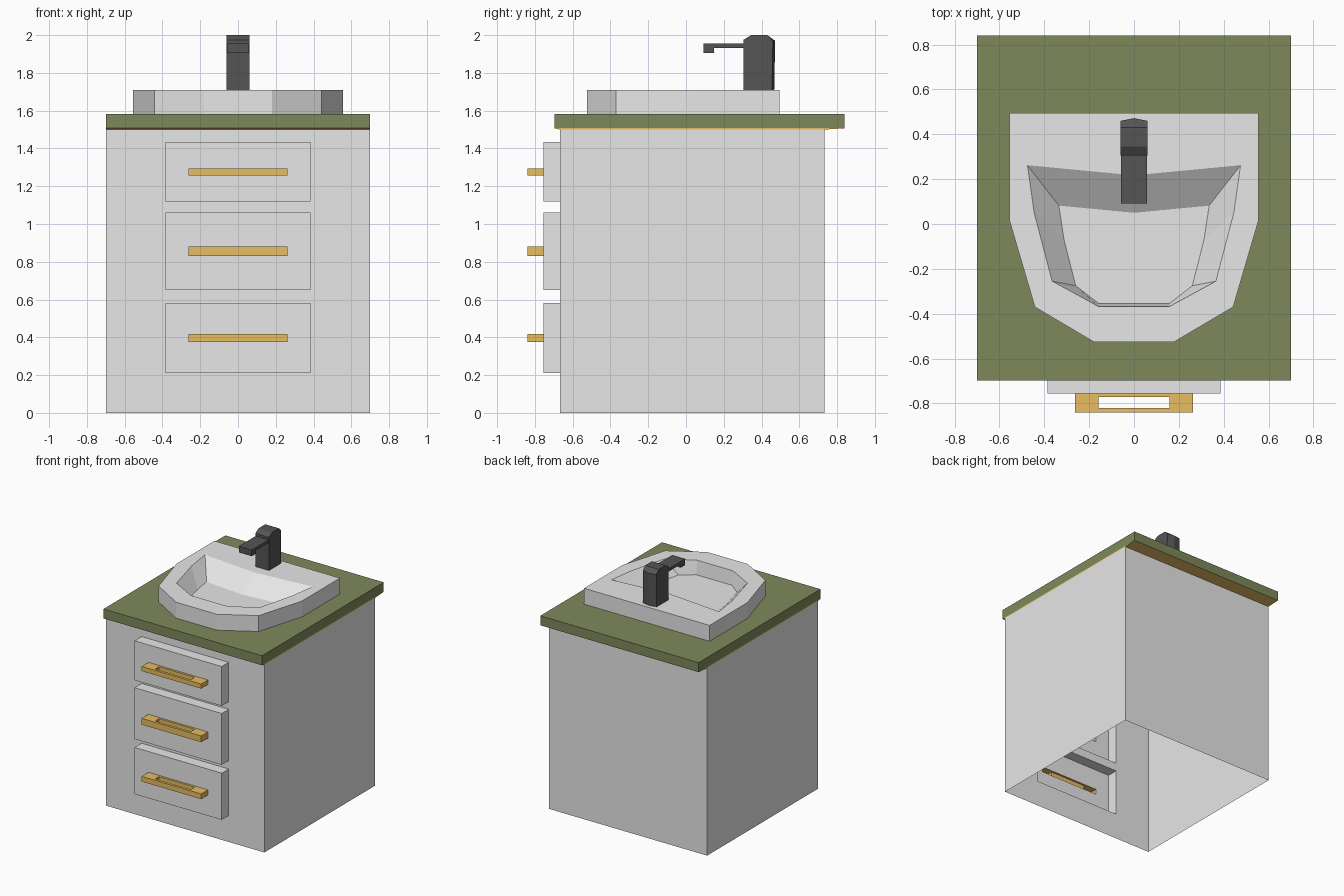
import bpy, bmesh

if "Cube" in bpy.data.objects:
    bpy.data.objects.remove(bpy.data.objects["Cube"])


def mat(name, col):
    m = bpy.data.materials.new(name)
    m.diffuse_color = (*col, 1)
    m.use_nodes = True
    m.node_tree.nodes["Principled BSDF"].inputs["Base Color"].default_value = m.diffuse_color
    return m


GREY = mat("pale_grey", (0.8, 0.8, 0.8))
GREEN = mat("olive_green", (0.21, 0.25, 0.105))
GOLD = mat("gold", (0.8, 0.51, 0.12))
DARK = mat("charcoal", (0.09, 0.09, 0.09))


def add_loft(bm, loops, closed=True, cap_start=False, cap_end=False):
    """Bridge successive point loops; returns the faces of each band."""
    vs = [[bm.verts.new(p) for p in l] for l in loops]
    n = len(vs[0])
    bands = []
    for a, b in zip(vs, vs[1:]):
        bands.append([bm.faces.new((a[i], a[(i + 1) % n], b[(i + 1) % n], b[i]))
                      for i in range(n if closed else n - 1)])
    if cap_start:
        bm.faces.new(vs[0])
    if cap_end:
        bm.faces.new(vs[-1])
    return bands


def finish(bm, name, *mats):
    bmesh.ops.remove_doubles(bm, verts=bm.verts, dist=1e-4)
    bmesh.ops.recalc_face_normals(bm, faces=bm.faces)
    me = bpy.data.meshes.new(name)
    bm.to_mesh(me)
    bm.free()
    for m in mats:
        me.materials.append(m)
    ob = bpy.data.objects.new(name, me)
    bpy.context.collection.objects.link(ob)
    return ob


def rect_xz(w, z0, z1, y):
    return [(-w, y, z0), (w, y, z0), (w, y, z1), (-w, y, z1)]


def rect_xy(w, y0, y1, z):
    return [(-w, y0, z), (w, y0, z), (w, y1, z), (-w, y1, z)]


W, FRONT, BACK, TOP = 0.7, -0.667, 0.733, 1.5
FACE, PULL = -0.755, -0.84
# drawer bottom/top, handle bottom/top
DRAWERS = [(0.21, 0.583, 0.375, 0.417), (0.65, 1.06, 0.83, 0.88), (1.12, 1.435, 1.258, 1.295)]
SPLITS = [0, 0.617, 1.09, TOP]

# cabinet: hollow shell, open below, with a hole behind each drawer
bm = bmesh.new()
add_loft(bm, [[(-W, FRONT, z), (-W, BACK, z), (W, BACK, z), (W, FRONT, z)] for z in SPLITS], closed=False)
for (z0, z1, _, _), s0, s1 in zip(DRAWERS, SPLITS, SPLITS[1:]):
    add_loft(bm, [rect_xz(W, s0, s1, FRONT), rect_xz(0.385, z0, z1, FRONT)])
finish(bm, "cabinet", GREY)

for i, (z0, z1, h0, h1) in enumerate(DRAWERS):
    # drawer front, hollow from behind
    bm = bmesh.new()
    add_loft(bm, [rect_xz(0.385, z0, z1, FRONT), rect_xz(0.385, z0, z1, FACE),
                  rect_xz(0.263, h0, h1, FACE)])
    finish(bm, f"drawer_{i + 1}", GREY)

    # handle: flat loop with a slot through it, open where it meets the drawer
    bm = bmesh.new()
    outer = [rect_xy(0.263, PULL, FACE, z) for z in (h0, h1)]
    inner = [rect_xy(0.158, -0.82, -0.772, z) for z in (h1, h0)]
    bands = add_loft(bm, outer + inner + outer[:1])
    bmesh.ops.delete(bm, geom=[bands[0][2]], context='FACES')
    finish(bm, f"handle_{i + 1}", GOLD)


def mirrored(half, z):
    """First point lies on the centre line, the others are mirrored in x."""
    return [(x, y, z) for x, y in half] + [(-x, y, z) for x, y in reversed(half[1:])]


cab = [(0, BACK), (W, BACK), (W, 0), (W, FRONT), (0.2, FRONT)]
slab = [(0, 0.84), (W, 0.84), (W, 0), (W, -0.697), (0.2, -0.697)]
sink = [(0, 0.495), (0.555, 0.495), (0.555, 0.015), (0.442, -0.37), (0.18, -0.525)]
rim = [(0, 0.217), (0.475, 0.262), (0.445, 0.05), (0.365, -0.255), (0.158, -0.368)]
floor = [(0, 0.05), (0.335, 0.082), (0.312, -0.07), (0.26, -0.275), (0.158, -0.354)]

# countertop with underside lip
bm = bmesh.new()
bands = add_loft(bm, [mirrored(cab, TOP), mirrored(slab, 1.507), mirrored(slab, 1.583), mirrored(sink, 1.583)])
for f in bands[0]:
    f.material_index = 1
finish(bm, "countertop", GREEN, GOLD)

# sink with basin
bm = bmesh.new()
add_loft(bm, [mirrored(sink, 1.583), mirrored(sink, 1.71), mirrored(rim, 1.71), mirrored(floor, 1.6)],
         cap_end=True)
finish(bm, "sink", GREY)

# tap body: side profile with a slightly bulged back, joined across three stations
bm = bmesh.new()


def tap_profile(x, bulge):
    return [(x, 0.305, 1.705), (x, 0.455 + bulge, 1.705), (x, 0.46 + bulge, 1.97),
            (x, 0.43, 2.0), (x, 0.345, 2.0), (x, 0.305, 1.975)]


add_loft(bm, [tap_profile(-0.06, 0), tap_profile(0, 0.012), tap_profile(0.06, 0)], cap_start=True, cap_end=True)
finish(bm, "tap_body", DARK)

# spout with downturned tip
bm = bmesh.new()
spout = [(0.31, 1.955), (0.092, 1.955), (0.092, 1.905), (0.148, 1.905), (0.148, 1.932), (0.31, 1.932)]
add_loft(bm, [[(x, y, z) for y, z in spout] for x in (-0.057, 0.057)], cap_start=True, cap_end=True)
finish(bm, "tap_spout", DARK)
